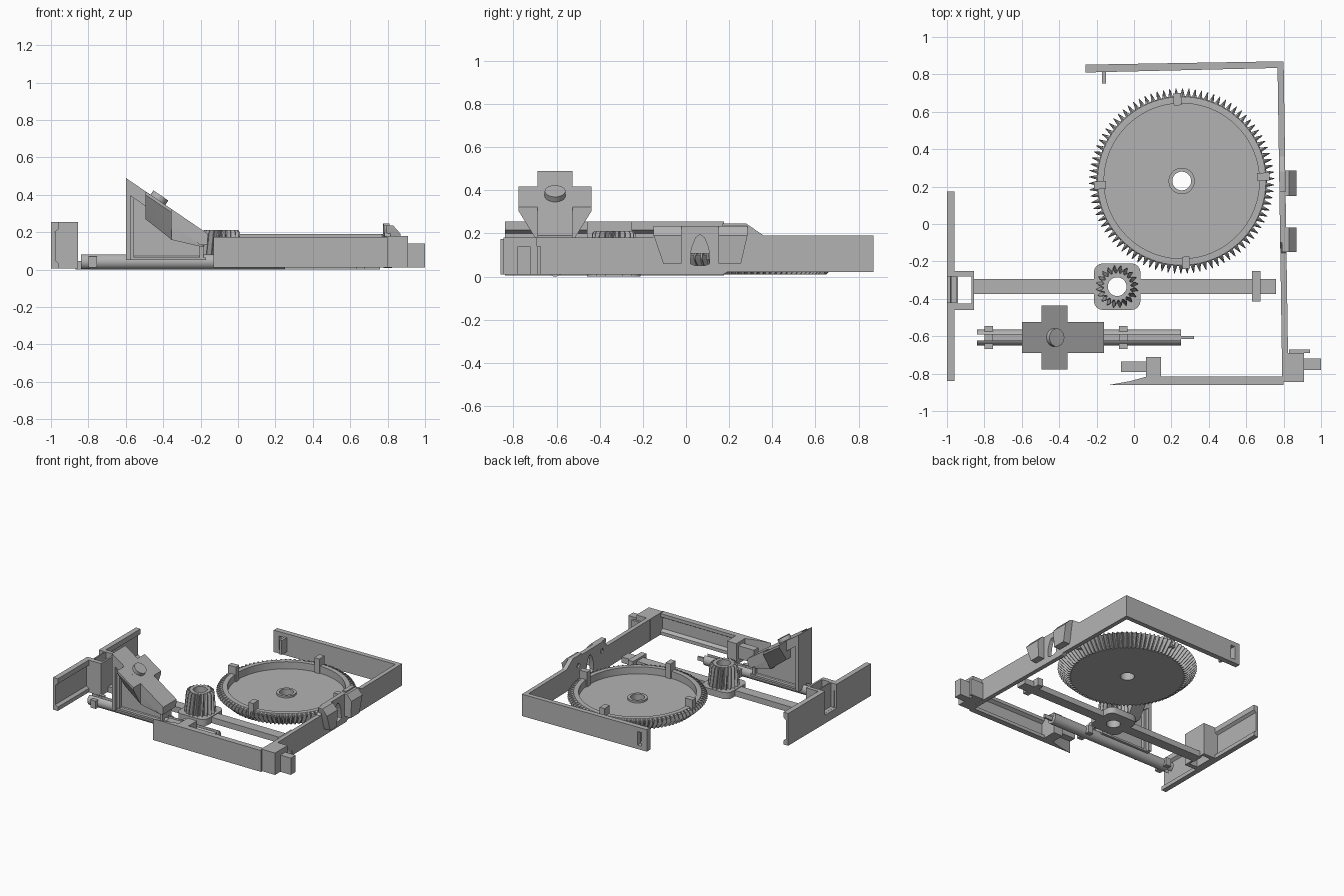
import bpy, bmesh, math
from mathutils import Vector, Matrix

if "Cube" in bpy.data.objects:
    bpy.data.objects.remove(bpy.data.objects["Cube"], do_unlink=True)

grey = bpy.data.materials.new("plain grey plastic")
grey.use_nodes = True
grey.diffuse_color = (0.45, 0.45, 0.45, 1)
grey.node_tree.nodes["Principled BSDF"].inputs["Base Color"].default_value = grey.diffuse_color
parts = []


def finish(name, bm):
    bmesh.ops.recalc_face_normals(bm, faces=bm.faces)
    mesh = bpy.data.meshes.new(name)
    bm.to_mesh(mesh)
    bm.free()
    mesh.materials.append(grey)
    obj = bpy.data.objects.new(name, mesh)
    bpy.context.scene.collection.objects.link(obj)
    parts.append(obj)
    return obj


def prism(name, pts, axis, a, b):
    """Extrude a flat outline along one axis, from a to b."""
    place = {"x": lambda p, t: (t, p[0], p[1]),
             "y": lambda p, t: (p[0], t, p[1]),
             "z": lambda p, t: (p[0], p[1], t)}[axis]
    bm = bmesh.new()
    low = [bm.verts.new(place(p, a)) for p in pts]
    high = [bm.verts.new(place(p, b)) for p in pts]
    bm.faces.new(low)
    bm.faces.new(high[::-1])
    for i in range(len(pts)):
        j = (i + 1) % len(pts)
        bm.faces.new((low[i], low[j], high[j], high[i]))
    return finish(name, bm)


def box(name, x0, x1, y0, y1, z0, z1):
    return prism(name, [(x0, y0), (x1, y0), (x1, y1), (x0, y1)], "z", z0, z1)


def circle(cx, cy, r, n=32):
    return [(cx + r * math.cos(math.tau * i / n), cy + r * math.sin(math.tau * i / n)) for i in range(n)]


def hull(name, pts):
    bm = bmesh.new()
    for p in pts:
        bm.verts.new(p)
    bmesh.ops.convex_hull(bm, input=bm.verts)
    return finish(name, bm)


def cut(obj, *cutters):
    """Subtract the cutters, then discard them."""
    for c in cutters:
        mod = obj.modifiers.new("cut", "BOOLEAN")
        mod.operation = "DIFFERENCE"
        mod.object = c
    bpy.context.view_layer.update()
    graph = bpy.context.evaluated_depsgraph_get()
    mesh = bpy.data.meshes.new_from_object(obj.evaluated_get(graph))
    obj.modifiers.clear()
    obj.data = mesh
    for c in cutters:
        parts.remove(c)
        bpy.data.objects.remove(c, do_unlink=True)


def gear(name, cx, cy, teeth, rings):
    """Loft rings of (z, root radius, tip radius, twist) into a closed lathe with teeth."""
    bm = bmesh.new()
    n = teeth * 4
    loops = []
    for z, root, tip, twist in rings:
        loop = []
        for i in range(n):
            r = tip if i % 4 in (1, 2) else root
            shift = (0, 0.3, -0.3, 0)[i % 4]
            a = math.tau * (i + shift) / n + twist
            loop.append(bm.verts.new((cx + r * math.cos(a), cy + r * math.sin(a), z)))
        loops.append(loop)
    for k, lo in enumerate(loops):
        hi = loops[(k + 1) % len(loops)]
        for i in range(n):
            j = (i + 1) % n
            bm.faces.new((lo[i], lo[j], hi[j], hi[i]))
    return finish(name, bm)


# Large bevel gear with dished top, hub and four lugs
GX, GY = 0.255, 0.23
gear("large_gear", GX, GY, 90, [
    (0.01, 0.05, 0.05, 0), (0.01, 0.40, 0.42, 0), (0.08, 0.455, 0.495, 0),
    (0.10, 0.455, 0.485, 0), (0.11, 0.45, 0.45, 0), (0.11, 0.415, 0.415, 0),
    (0.055, 0.415, 0.415, 0), (0.055, 0.07, 0.07, 0), (0.07, 0.07, 0.07, 0),
    (0.07, 0.05, 0.05, 0)])
for k in range(4):
    lug = box("gear_lug", 0.405, 0.47, -0.021, 0.021, 0.055, 0.17)
    lug.data.transform(Matrix.Translation((GX, GY, 0)) @ Matrix.Rotation(math.radians(3 + 90 * k), 4, "Z"))

# Small twisted pinion
PX, PY = -0.09, -0.335
gear("pinion", PX, PY, 20, [
    (0.03, 0.05, 0.05, 0), (0.03, 0.09, 0.115, 0), (0.20, 0.075, 0.1, 0.12),
    (0.212, 0.073, 0.09, 0.13), (0.212, 0.05, 0.05, 0.13)])

# Long arm with rounded pad and cross end
pad_pts = []
for k, (sx, sy) in enumerate([(1, 1), (-1, 1), (-1, -1), (1, -1)]):
    for s in range(5):
        a = math.radians(90 * k + 22.5 * s)
        pad_pts.append((PX + 0.075 * sx + 0.05 * math.cos(a), PY + 0.075 * sy + 0.05 * math.sin(a)))
pad = prism("pinion_pad", pad_pts, "z", 0, 0.05)
cut(pad, prism("hole", circle(PX, PY, 0.05), "z", -0.1, 0.2))
box("arm_left", -0.87, PX - 0.12, -0.375, -0.295, 0, 0.045)
box("arm_right", PX + 0.12, 0.76, -0.375, -0.295, 0, 0.045)
box("arm_cross_end", 0.63, 0.675, -0.415, -0.25, 0, 0.06)

# Side plate: channel with socket block
plate = prism("side_plate", [(-1, 0.005), (-0.96, 0.005), (-0.96, 0.035), (-0.98, 0.05),
                             (-0.98, 0.2), (-0.96, 0.215), (-0.96, 0.255), (-1, 0.255)], "y", -0.84, 0.175)
cut(plate, box("notch", -1.1, -0.9, -0.42, -0.28, 0.07, 0.4))
block = box("socket_block", -0.979, -0.855, -0.46, -0.25, 0.005, 0.255)
cut(block, box("socket", -0.94, -0.87, -0.425, -0.28, -0.1, 0.4),
    box("socket_notch", -1.1, -0.95, -0.42, -0.28, 0.07, 0.4))

# Front frame wall: channel opening inwards, with a barbed tip
prism("front_wall", [(-0.86, 0.01), (-0.815, 0.01), (-0.815, 0.035), (-0.84, 0.05), (-0.84, 0.135),
                     (-0.815, 0.15), (-0.815, 0.175), (-0.86, 0.175)], "x", 0.07, 0.8)
prism("front_barb", [(-0.13, -0.86), (0.07, -0.86), (0.07, -0.815), (-0.02, -0.84)], "z", 0.01, 0.175)
box("front_block", 0.065, 0.145, -0.84, -0.71, 0.01, 0.175)
box("front_pin", -0.07, 0.065, -0.79, -0.735, 0.05, 0.15)
box("corner_block", 0.79, 0.91, -0.845, -0.69, 0.01, 0.18)
box("corner_peg", 0.91, 1.0, -0.78, -0.72, 0.01, 0.14)
box("corner_tab", 0.83, 0.94, -0.69, -0.672, 0.01, 0.14)

# Back frame wall with slot and hook
back = prism("back_wall", [(-0.26, 0.81), (0.8, 0.835), (0.8, 0.87), (-0.26, 0.852)], "z", 0.02, 0.19)
cut(back, box("slot", -0.215, -0.18, 0.7, 1, 0.05, 0.155))
box("back_hook", -0.17, -0.15, 0.75, 0.82, 0.05, 0.16)

# Right-hand frame wall: raised middle, arched window, slight lean
side = prism("side_wall", [(-0.84, 0.01), (0.17, 0.008), (0.19, 0.02), (0.865, 0.02), (0.865, 0.19),
                           (0.36, 0.19), (0.28, 0.245), (0.17, 0.245), (0.17, 0.235), (-0.1, 0.235),
                           (-0.155, 0.18), (-0.84, 0.18)], "x", 0.767, 0.8)
arch = [(0.02, 0.06), (0.045, 0.05), (0.085, 0.05), (0.11, 0.06), (0.105, 0.13), (0.085, 0.18),
        (0.065, 0.195), (0.045, 0.18), (0.025, 0.13)]
cut(side, prism("window", arch, "x", 0.6, 1),
    prism("screw_hole", circle(-0.085, 0.165, 0.018, 16), "x", 0.6, 1),
    prism("screw_hole", circle(0.21, 0.165, 0.018, 16), "x", 0.6, 1))
for v in side.data.vertices:
    v.co.x += 0.015 * (0.865 - v.co.y)

# Two wedge clips on the outside of that wall
for y0, y1, lean in [(-0.15, -0.02, 0.045), (0.15, 0.285, -0.03)]:
    clip = [(0.79, y, 0.235) for y in (y0, y1)] + [(0.83, y, 0.235) for y in (y0, y1)]
    clip += [(0.87, y, 0.19) for y in (y0, y1)]
    inner, outer = (y1, y0 + lean) if lean > 0 else (y0, y1 + lean)
    clip += [(x, y, 0.06) for x in (0.79, 0.865) for y in (inner, outer)]
    hull("wall_clip", clip)

# Slider rail: grooved rod with collars
SY = -0.607
rod = prism("slider_rod", circle(SY, 0.042, 0.042, 24), "x", -0.84, 0.25)
cut(rod, box("groove", -0.9, 0.3, SY - 0.016, SY + 0.016, 0.045, 0.2),
    box("end_slot", -0.9, -0.79, SY - 0.016, SY + 0.016, -0.1, 0.06))
box("rod_tip", 0.25, 0.32, SY - 0.007, SY + 0.007, 0.02, 0.05)
for x in (-0.8, -0.08):
    box("rod_collar", x, x + 0.045, SY - 0.062, SY + 0.062, 0.01, 0.07)

# Slider wedge: sloping cross plate on a ribbed web
box("wedge_base", -0.6, -0.17, SY - 0.06, SY + 0.06, 0.05, 0.065)
prism("wedge_slab", [(-0.6, 0.49), (-0.16, 0.19), (-0.165, 0.13), (-0.2, 0.13), (-0.575, 0.395),
                     (-0.575, 0.05), (-0.6, 0.05)], "y", SY - 0.082, SY + 0.082)
prism("wedge_web", [(-0.58, 0.05), (-0.19, 0.05), (-0.19, 0.16), (-0.58, 0.42)], "y", SY - 0.03, SY + 0.03)
for x0, x1, top in [(-0.575, -0.555, 0.39), (-0.205, -0.185, 0.14)]:
    box("wedge_rib", x0, x1, SY - 0.055, SY + 0.055, 0.05, top)
for s in (-1, 1):
    wing = [(-0.495, SY + s * y, z) for y, z in ((0.0, 0.418), (0.17, 0.418), (0.17, 0.4), (0.08, 0.27), (0, 0.27))]
    wing += [(-0.355, SY + s * y, z) for y, z in ((0.0, 0.323), (0.17, 0.323), (0.17, 0.305), (0.08, 0.16), (0, 0.16))]
    hull("wedge_wing", wing)
    # Flared gusset running down to the low end
    hull("wedge_gusset", [(x, SY + s * y, z) for x, y, z in (
        (-0.36, 0, 0.31), (-0.36, 0.08, 0.31), (-0.36, 0.08, 0.16), (-0.36, 0, 0.16),
        (-0.19, 0, 0.12), (-0.19, 0.07, 0.12), (-0.17, 0.08, 0.19), (-0.17, 0, 0.19))])
button = prism("wedge_button", circle(0, 0, 0.048), "z", -0.01, 0.028)
button.data.transform(Matrix.Translation((-0.428, SY, 0.373)) @ Matrix.Rotation(math.atan2(0.3, 0.44), 4, "Y"))

# Smooth the round faces, keep the edges crisp
bpy.ops.object.select_all(action="DESELECT")
for obj in parts:
    obj.select_set(True)
bpy.context.view_layer.objects.active = parts[0]
bpy.ops.object.shade_smooth_by_angle(angle=math.radians(25))
